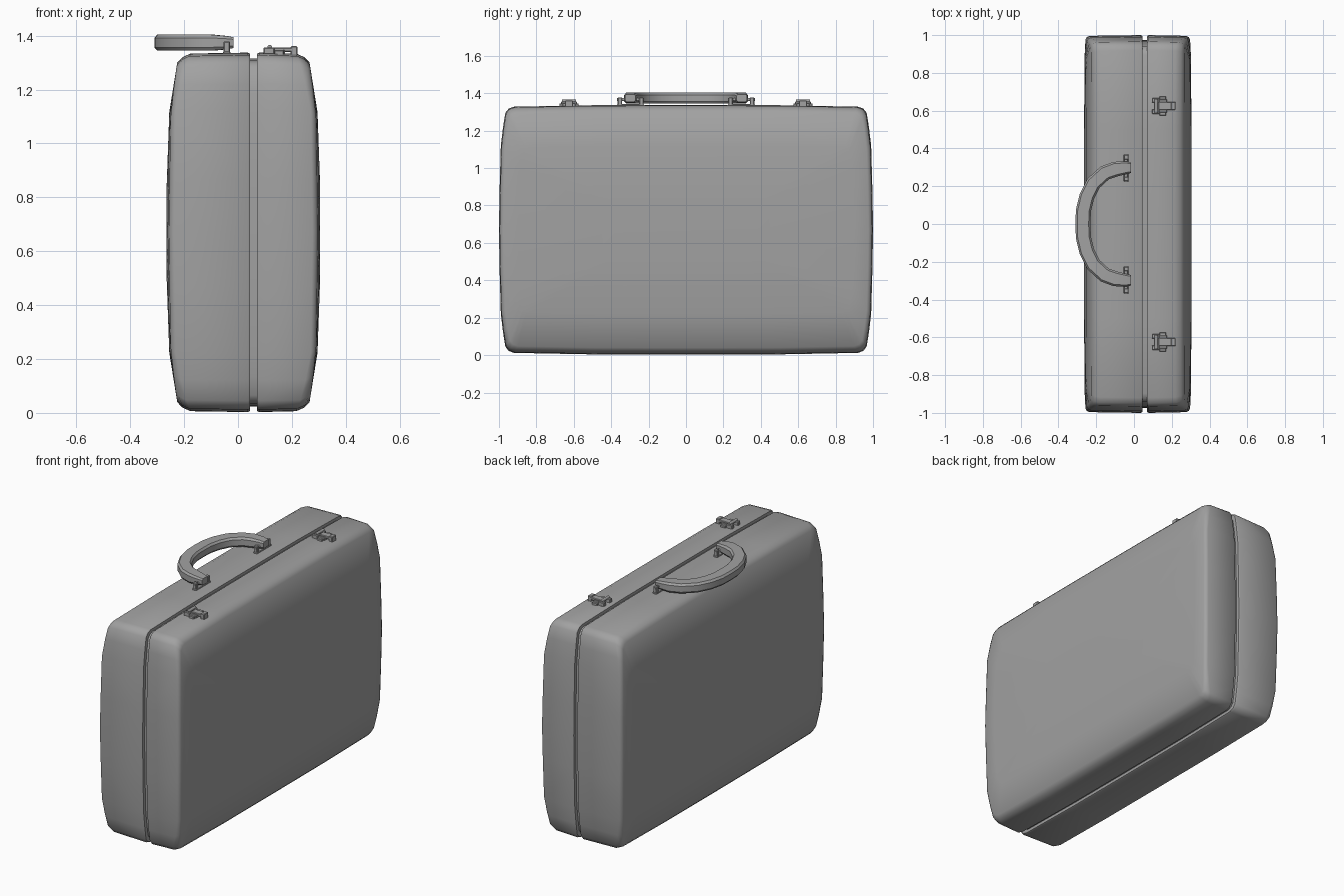
import bpy, bmesh, math
from mathutils import Vector

if "Cube" in bpy.data.objects:
    bpy.data.objects.remove(bpy.data.objects["Cube"])

grey = bpy.data.materials.new("mid grey")
grey.use_nodes = True
COLOUR = (0.36, 0.36, 0.36, 1)
grey.diffuse_color = COLOUR
grey.node_tree.nodes["Principled BSDF"].inputs["Base Color"].default_value = COLOUR


def finish(bm, name, angle):
    bmesh.ops.recalc_face_normals(bm, faces=bm.faces)
    mesh = bpy.data.meshes.new(name)
    bm.to_mesh(mesh)
    bm.free()
    mesh.materials.append(grey)
    obj = bpy.data.objects.new(name, mesh)
    bpy.context.collection.objects.link(obj)
    bpy.ops.object.select_all(action="DESELECT")
    obj.select_set(True)
    bpy.context.view_layer.objects.active = obj
    bpy.ops.object.shade_smooth_by_angle(angle=math.radians(angle))
    return obj


def loft(rings, name, angle=30):
    """Skin closed rings of points and cap both ends."""
    bm = bmesh.new()
    loops = [[bm.verts.new(p) for p in ring] for ring in rings]
    for a, b in zip(loops, loops[1:]):
        n = len(a)
        for i in range(n):
            bm.faces.new((a[i], a[(i + 1) % n], b[(i + 1) % n], b[i]))
    bm.faces.new(loops[0])
    bm.faces.new(loops[-1])
    return finish(bm, name, angle)


def box(name, x, y, z, bevel=0.003):
    bm = bmesh.new()
    bmesh.ops.create_cube(bm, size=1)
    for v in bm.verts:
        v.co = [lo + (c + 0.5) * (hi - lo) for c, (lo, hi) in zip(v.co, (x, y, z))]
    bmesh.ops.bevel(bm, geom=bm.edges[:], offset=bevel, segments=1, affect="EDGES")
    return finish(bm, name, 20)


def rod(name, start, end, radius):
    a, b = Vector(start), Vector(end)
    bm = bmesh.new()
    bmesh.ops.create_cone(bm, cap_ends=True, segments=12, radius1=radius, radius2=radius,
                          depth=(b - a).length)
    turn = (b - a).to_track_quat("Z", "Y")
    for v in bm.verts:
        v.co = turn @ v.co + (a + b) / 2
    return finish(bm, name, 40)


def ramp(table, t):
    for (t0, v0), (t1, v1) in zip(table, table[1:]):
        if t <= t1:
            return v0 + (v1 - v0) * (t - t0) / (t1 - t0)
    return table[-1][1]


# Case outline: one quarter mirrored round the middle height
MID = 0.67
QUARTER = [(0, 0.667), (0.5, 0.666), (0.92, 0.658), (0.948, 0.648), (0.966, 0.625),
           (0.978, 0.55), (0.99, 0.45), (0.997, 0.2), (1, 0)]
HALF = QUARTER + [(y, -h) for y, h in QUARTER[-2::-1]]
OUTLINE = HALF + [(-y, h) for y, h in HALF[-2:0:-1]]


def ring(x, sy=1.0, sh=1.0):
    """Outline scaled in y and height; x may be a ramp over the height."""
    pts = []
    for y, h in OUTLINE:
        px = ramp(x, abs(h * sh)) if isinstance(x, list) else x
        pts.append((px, y * sy, MID + h * sh))
    return pts


SHELL = [
    ring(0.045, 0.98, 0.97),
    ring(0.045, 0.995, 0.994),
    ring(0.037),
    ring([(0, -0.236), (0.45, -0.23), (0.6, -0.2), (0.667, -0.175)], 0.996, 0.995),
    ring([(0, -0.25), (0.45, -0.243), (0.6, -0.222), (0.66, -0.203)], 0.99, 0.975),
    ring([(0, -0.257), (0.45, -0.25), (0.6, -0.23), (0.64, -0.224)], 0.975, 0.945),
    ring([(0, -0.261), (0.45, -0.255)], 0.9, 0.67),
    ring(-0.265, 0.45, 0.25),
]
# Both shells bulge alike about the plane x = 0.02
loft(SHELL, "base_shell", 50)
lid = [[(0.04 - x, y, z) for x, y, z in r] for r in SHELL]
for r in lid[:3]:
    r[:] = [(x + 0.075, y, z) for x, y, z in r]
loft(lid, "lid_shell", 50)
loft([ring(x, 0.975, 0.968) for x in (0.03, 0.085)], "seam_core", 50)

# Carrying handle: chamfered section swept along a U path
ARM = [(-0.016, 0.298), (-0.045, 0.298), (-0.1, 0.29), (-0.155, 0.27), (-0.215, 0.215),
       (-0.25, 0.145), (-0.268, 0.07), (-0.27, 0)]
path = [Vector(p) for p in ARM + [(x, -y) for x, y in ARM[-2::-1]]]
SECTION = [(1, 0.6), (0.75, 1), (-0.75, 1), (-1, 0.6), (-1, -0.6), (-0.75, -1),
           (0.75, -1), (1, -0.6)]
rings = []
for i, p in enumerate(path):
    along = (path[min(i + 1, len(path) - 1)] - path[max(i - 1, 0)]).normalized()
    side = Vector((-along.y, along.x))
    end = min(i, len(path) - 1 - i)
    wide, tall = [(0.028, 0.02), (0.034, 0.025)][end] if end < 2 else (0.04, 0.03)
    rings.append([(p.x + side.x * s * wide, p.y + side.y * s * wide, 1.374 + t * tall)
                  for s, t in SECTION])
loft(rings, "handle", 30)

for tag, s in (("left", 1), ("right", -1)):
    def span(a, b):
        return tuple(sorted((a * s, b * s)))

    # Handle mounts
    box(f"mount_plate_{tag}", (-0.055, -0.028), span(0.225, 0.368), (1.33, 1.342))
    rod(f"mount_pin_{tag}", (-0.042, 0.225 * s, 1.366), (-0.042, 0.368 * s, 1.366), 0.008)
    for part, a, b in (("inner", 0.228, 0.25), ("outer", 0.342, 0.365)):
        box(f"mount_post_{part}_{tag}", (-0.054, -0.03), span(a, b), (1.33, 1.378))

    # Latches
    c = 0.625 * s
    box(f"latch_base_{tag}", (0.125, 0.175), (c - 0.035, c + 0.035), (1.325, 1.347))
    box(f"latch_lever_{tag}", (0.13, 0.215), (c - 0.021, c + 0.021), (1.34, 1.356))
    box(f"latch_catch_{tag}", (0.195, 0.22), (c - 0.021, c + 0.021), (1.325, 1.361))
    rod(f"latch_hinge_{tag}", (0.118, c - 0.038, 1.357), (0.118, c + 0.038, 1.357), 0.009)
    for part, d in (("front", -1), ("back", 1)):
        y = c + d * 0.03
        box(f"latch_arm_{part}_{tag}", (0.095, 0.135), (y - 0.012, y + 0.012), (1.33, 1.356))
        y = c + d * 0.042
        box(f"latch_tab_{part}_{tag}", (0.135, 0.17), (y - 0.009, y + 0.009), (1.325, 1.346))
